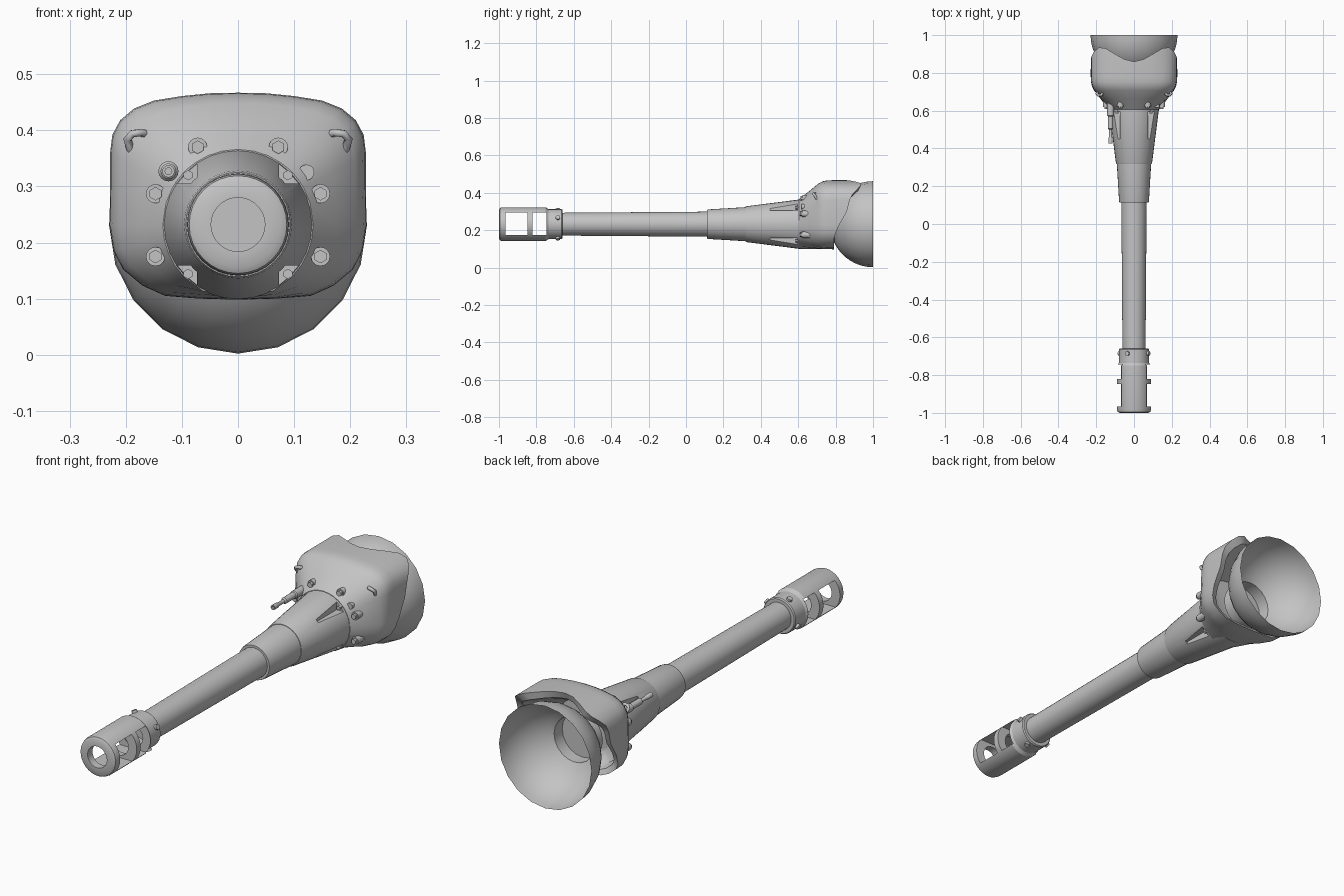
import bpy, bmesh, math
from mathutils import Vector, Matrix

if "Cube" in bpy.data.objects:
    bpy.data.objects.remove(bpy.data.objects["Cube"])

AX = 0.232  # height of the gun axis
steel = bpy.data.materials.new("grey steel")
steel.diffuse_color = (0.55, 0.55, 0.55, 1)
steel.use_nodes = True
steel.node_tree.nodes["Principled BSDF"].inputs["Base Color"].default_value = steel.diffuse_color


def finish(name, bm, smooth=True, angle=32):
    bmesh.ops.recalc_face_normals(bm, faces=bm.faces)
    me = bpy.data.meshes.new(name)
    bm.to_mesh(me)
    bm.free()
    me.materials.append(steel)
    ob = bpy.data.objects.new(name, me)
    bpy.context.collection.objects.link(ob)
    if smooth:
        bpy.ops.object.select_all(action='DESELECT')
        ob.select_set(True)
        bpy.context.view_layer.objects.active = ob
        bpy.ops.object.shade_smooth_by_angle(angle=math.radians(angle))
    return ob


def bridge(bm, a, b):
    n = len(a)
    for i in range(n):
        bm.faces.new((a[i], a[(i + 1) % n], b[(i + 1) % n], b[i]))


def lathe(name, profile, n=32, x=0, z=AX, closed=False, caps=(False, False), angle=32):
    """Turn (radius, y) points around an axis along y."""
    bm = bmesh.new()
    rings = [[bm.verts.new((x + r * math.sin(2 * math.pi * i / n), y,
                            z + r * math.cos(2 * math.pi * i / n))) for i in range(n)]
             for r, y in profile]
    for a, b in zip(rings, rings[1:]):
        bridge(bm, a, b)
    if closed:
        bridge(bm, rings[-1], rings[0])
    if caps[0]:
        bm.faces.new(rings[0])
    if caps[1]:
        bm.faces.new(rings[-1])
    return finish(name, bm, angle=angle)


def peg(name, base, tip, r, n=6):
    """Closed cylinder between two points."""
    base, tip = Vector(base), Vector(tip)
    d = tip - base
    bm = bmesh.new()
    bmesh.ops.create_cone(bm, cap_ends=True, segments=n, radius1=r, radius2=r, depth=d.length,
                          matrix=Matrix.Translation((base + tip) / 2)
                          @ d.to_track_quat('Z', 'Y').to_matrix().to_4x4())
    return finish(name, bm, n > 6)


def cut_box(target, lo, hi):
    bm = bmesh.new()
    bmesh.ops.create_cube(bm, size=1)
    for v in bm.verts:
        v.co = [(l + h) / 2 + c * (h - l) for l, h, c in zip(lo, hi, v.co)]
    ob = finish("cutter", bm, False)
    ob.hide_render = True
    ob.hide_set(True)
    m = target.modifiers.new("cut", 'BOOLEAN')
    m.operation, m.solver, m.object = 'DIFFERENCE', 'EXACT', ob


# muzzle brake with two side windows
brake = lathe("muzzle_brake", [(.048, -1), (.076, -1), (.087, -.994), (.09, -.982), (.09, -.75),
                               (.08, -.735), (.08, -.665), (.076, -.66), (.048, -.66)], closed=True)
cut_box(brake, (-.2, -.965, AX - .058), (.2, -.848, AX + .062))
cut_box(brake, (-.2, -.82, AX - .058), (.2, -.745, AX + .062))
for a in (25, 115, 205, 295):
    s, c = -math.sin(math.radians(a)), math.cos(math.radians(a))
    peg("brake_screw", (.07 * s, -.685, AX + .07 * c), (.09 * s, -.685, AX + .09 * c), .012, 12)

# barrel and stepped sleeves
lathe("barrel", [(.061, -.67), (.067, .13)], caps=(True, True))
lathe("front_sleeve", [(.066, .113), (.077, .113), (.079, .12), (.091, .32), (.08, .325)])
sleeve = lathe("rear_sleeve", [(.085, .318), (.093, .318), (.096, .325), (.133, .615), (.133, .66)],
               caps=(True, True))

# pockets and bolts on the rear sleeve
for sx in (-1, 1):
    for sz in (-1, 1):
        xs, zs = sorted((sx * .073, sx * .2)), sorted((AX + sz * .073, AX + sz * .25))
        cut_box(sleeve, (xs[0], .45, zs[0]), (xs[1], .596, zs[1]))
        peg("sleeve_bolt", (sx * .089, .62, AX + sz * .088), (sx * .089, .585, AX + sz * .088), .009)

# mantlet: half outline as (x, z, rear edge y), mirrored
half = [(0, .467, .86), (.05, .466, .872), (.1, .461, .9), (.15, .453, .93), (.185, .439, .935),
        (.21, .418, .915), (.224, .392, .89), (.228, .36, .875), (.228, .3, .86), (.229, .23, .82),
        (.222, .185, .80), (.205, .152, .79), (.17, .123, .79), (.13, .105, .79), (.07, .1, .79),
        (0, .098, .79)]
outline = half + [(-x, z, y) for x, z, y in half[-2:0:-1]]


def section(bm, t, y):
    """Blend from the round front collar (t=0) to the full outline (t=1)."""
    ring = []
    for x, z, _ in outline:
        a = math.atan2(x, z - AX)
        cx, cz = .134 * math.sin(a), max(AX + .134 * math.cos(a), .102)
        ring.append(bm.verts.new((cx + (x - cx) * t, y, cz + (z - cz) * t)))
    return ring


def rim(bm, scale, fwd):
    return [bm.verts.new((x * scale, y - fwd, AX + (z - AX) * scale)) for x, z, y in outline]


bm = bmesh.new()
rings = [section(bm, t, y) for t, y in ((0, .605), (.45, .662), (.82, .707), (.94, .73),
                                        (.985, .752), (1, .78))]
rings += [rim(bm, 1, 0), rim(bm, .87, .012), rim(bm, .8, .06)]
rings.append([bm.verts.new((x * .55, .70, AX + (z - AX) * .55)) for x, z, _ in outline])
for a, b in zip(rings, rings[1:]):
    bridge(bm, a, b)
bm.faces.new(rings[0])
bm.faces.new(rings[-1])
finish("mantlet", bm, angle=40)

# hollow ball mount, open to the rear, with a recessed breech socket
R = .23
angles = [90 - 64 * i / 8 for i in range(9)]
lathe("ball_mount", [(R * math.sin(math.radians(a)), 1 - R * math.cos(math.radians(a))) for a in angles],
      n=20, angle=40)
lathe("breech_socket", [(.101, .793), (.101, .735)], n=20, caps=(False, True))

# mantlet face bolts, hooks, coaxial gun and sight port
for s in (-1, 1):
    for x, z, y in ((.072, .37, .615), (.147, .287, .612), (.147, .175, .612)):
        peg("bolt_washer", (s * x, y + .06, z), (s * x, y + .008, z), .017, 16)
        peg("face_bolt", (s * x, y + .02, z), (s * x, y - .002, z), .012)
    cu = bpy.data.curves.new("lifting_hook", 'CURVE')
    cu.dimensions, cu.bevel_depth, cu.bevel_resolution = '3D', .0075, 1
    cu.use_fill_caps = True
    sp = cu.splines.new('POLY')
    pts = [(.163, .70, .392), (.172, .683, .396), (.188, .681, .394), (.197, .69, .384),
           (.191, .70, .365), (.184, .712, .346)]
    sp.points.add(len(pts) - 1)
    for p, (x, y, z) in zip(sp.points, pts):
        p.co = (s * x, y, z, 1)
    cu.materials.append(steel)
    bpy.context.collection.objects.link(bpy.data.objects.new("lifting_hook", cu))

lathe("coaxial_gun", [(.006, .47), (.006, .425), (.011, .425), (.011, .455), (.008, .46), (.008, .5),
                      (.014, .505), (.014, .57), (.018, .575), (.018, .67)], n=16, x=-.124, z=.327,
      caps=(True, True))
peg("sight_port", (.122, .67, .325), (.122, .618, .325), .014, 16)
